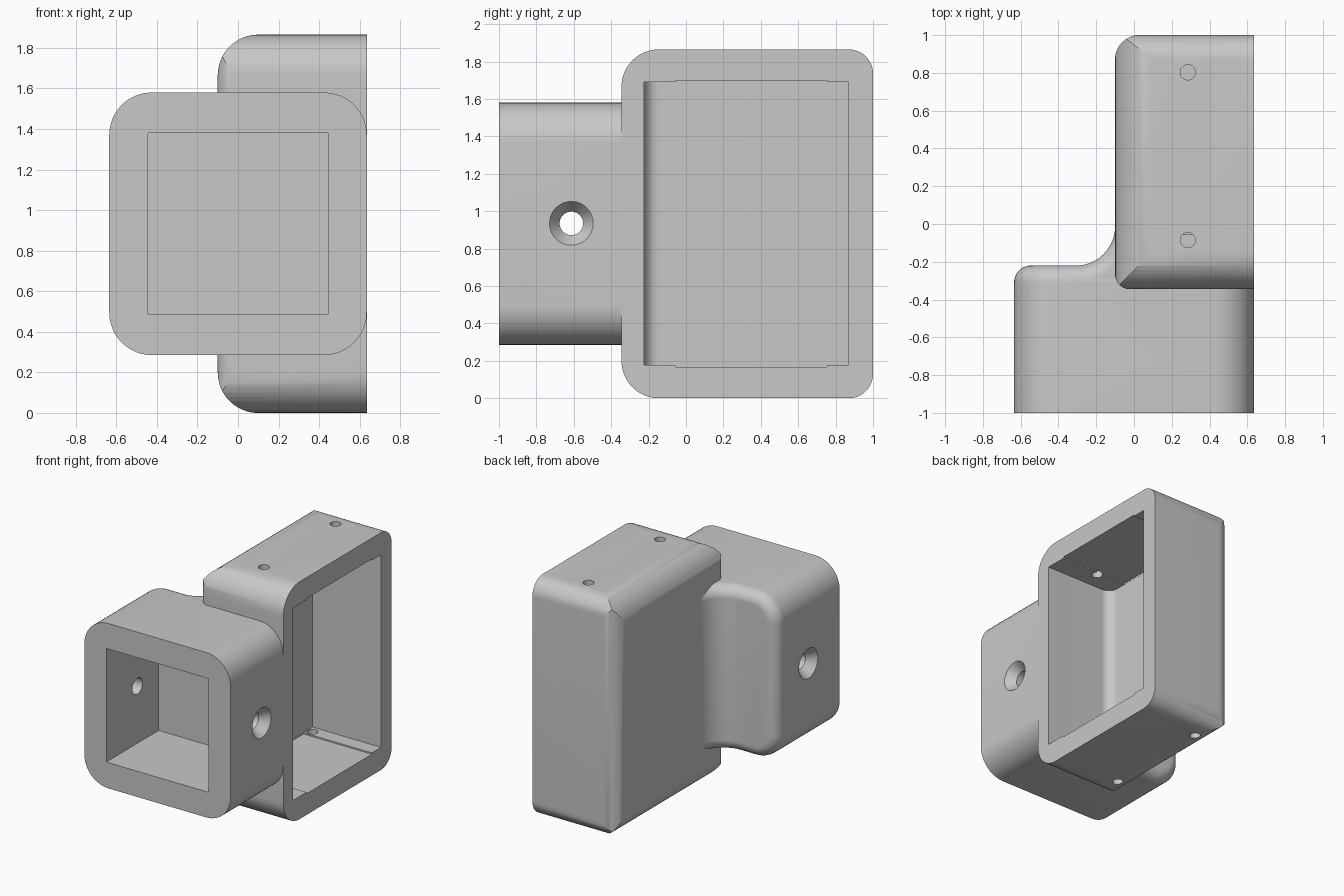
import bpy, bmesh
from math import sin, cos, pi, radians

if "Cube" in bpy.data.objects:
    bpy.data.objects.remove(bpy.data.objects["Cube"])

SEG = 12


def rrect(u0, u1, v0, v1, radii):
    """Rounded rectangle; radii in the order (u0,v0) (u1,v0) (u1,v1) (u0,v1)."""
    pts = []
    corners = [(u0, v0, 1, 1), (u1, v0, -1, 1), (u1, v1, -1, -1), (u0, v1, 1, -1)]
    for i, ((u, v, su, sv), r) in enumerate(zip(corners, radii)):
        if r <= 0:
            pts.append((u, v))
            continue
        for k in range(SEG + 1):
            a = pi + i * pi / 2 + k * pi / 2 / SEG
            pts.append((u + su * r + r * cos(a), v + sv * r + r * sin(a)))
    return pts


def place(axis, p, d):
    u, v = p
    return {'x': (d, u, v), 'y': (u, d, v), 'z': (u, v, d)}[axis]


def loft(name, axis, layers):
    """Solid through a stack of (distance, outline) layers along an axis."""
    bm = bmesh.new()
    rings = [[bm.verts.new(place(axis, p, d)) for p in pts] for d, pts in layers]
    for a, b in zip(rings, rings[1:]):
        for i in range(len(a)):
            j = (i + 1) % len(a)
            bm.faces.new((a[i], a[j], b[j], b[i]))
    bm.faces.new(rings[0])
    bm.faces.new(rings[-1])
    bmesh.ops.recalc_face_normals(bm, faces=bm.faces)
    me = bpy.data.meshes.new(name)
    bm.to_mesh(me)
    bm.free()
    ob = bpy.data.objects.new(name, me)
    bpy.context.collection.objects.link(ob)
    return ob


def prism(name, axis, pts, lo, hi):
    return loft(name, axis, [(lo, pts), (hi, pts)])


def circle(u, v, r, n=32):
    return [(u + r * cos(2 * pi * k / n), v + r * sin(2 * pi * k / n)) for k in range(n)]


def combine(target, other, op):
    other.hide_render = True
    m = target.modifiers.new(op.lower(), 'BOOLEAN')
    m.operation, m.solver, m.object = op, 'EXACT', other
    bpy.context.view_layer.objects.active = target
    bpy.ops.object.modifier_apply(modifier=m.name)
    bpy.data.objects.remove(other, do_unlink=True)


# Tall side housing: three rounded profiles intersected
E = 0.0005
body = prism("double_socket_bracket", 'y',
             rrect(-0.10, 0.635, -E, 1.865 + E, (0.2, 0, 0, 0.2)), -0.6, 1.2)
combine(body, prism("side_profile", 'x',
        rrect(-0.345, 1.0, 0, 1.865, (0.2, 0.13, 0.13, 0.2)), -0.5, 1.0), 'INTERSECT')
combine(body, prism("top_profile", 'z',
        rrect(-0.10 - E, 0.9, -0.345 - E, 1.0 + E, (0.08, 0, 0, 0.13)), -0.3, 2.2), 'INTERSECT')

# Front socket block with a rounded rear rim
RIM = 0.09
steps = [k * pi / 2 / SEG for k in range(SEG + 1)]


def block_outline(inset):
    return rrect(-0.635 + inset, 0.635 - inset, 0.285 + inset, 1.58 - inset, (0.21 - inset,) * 4)


layers = [(-1.0, block_outline(0))]
layers += [(-0.22 - RIM + RIM * sin(a), block_outline(RIM * (1 - cos(a)))) for a in steps]
combine(body, loft("front_block", 'y', layers), 'UNION')


# Concave web joining the two, its rim rounded like the block
def web_outline(inset):
    r = 0.21 + inset
    arc = [(-0.31 + r * sin(a), -0.011 - r * cos(a)) for a in steps]
    return arc + [(0.02, -0.011), (0.02, -0.45), (-0.31, -0.45)]


Z0, Z1 = 0.2865, 1.5785
low = [(Z0 + RIM * (1 - cos(a)), web_outline(RIM * (1 - sin(a)))) for a in steps]
high = [(Z0 + Z1 - z, o) for z, o in reversed(low)]
combine(body, loft("web", 'z', low + high), 'UNION')

# Square pocket in the front
combine(body, prism("front_pocket", 'y',
        rrect(-0.445, 0.445, 0.487, 1.38, (0,) * 4), -1.2, -0.35), 'DIFFERENCE')

# Side pocket with one rounded inner corner, and its shallow top and bottom recess
combine(body, prism("side_pocket", 'z',
        rrect(0.04, 0.9, -0.225, 0.868, (0.08, 0, 0, 0)), 0.178, 1.69), 'DIFFERENCE')
combine(body, prism("side_recess", 'z',
        rrect(0.041, 0.9, -0.055, 0.755, (0,) * 4), 0.167, 1.70), 'DIFFERENCE')

# Countersunk screw hole through both block walls
combine(body, loft("screw_hole", 'x',
        [(x, circle(-0.613, 0.935, r)) for x, r in
         ((-0.675, 0.148), (-0.565, 0.063), (0.565, 0.063), (0.675, 0.148))]), 'DIFFERENCE')

# Small pin holes in the top and bottom walls
for y in (-0.085, 0.803):
    combine(body, prism("top_pin_hole", 'z', circle(0.285, y, 0.04), 1.5, 2.0), 'DIFFERENCE')
    combine(body, prism("bottom_pin_hole", 'z', circle(0.085, y, 0.04), -0.2, 0.4), 'DIFFERENCE')

# Colour and shading
grey = bpy.data.materials.new("plain_grey")
grey.diffuse_color = (0.58, 0.58, 0.58, 1)
grey.use_nodes = True
grey.node_tree.nodes["Principled BSDF"].inputs["Base Color"].default_value = grey.diffuse_color
body.data.materials.clear()
body.data.materials.append(grey)
bpy.ops.object.select_all(action='DESELECT')
body.select_set(True)
bpy.context.view_layer.objects.active = body
bpy.ops.object.shade_smooth_by_angle(angle=radians(30))
